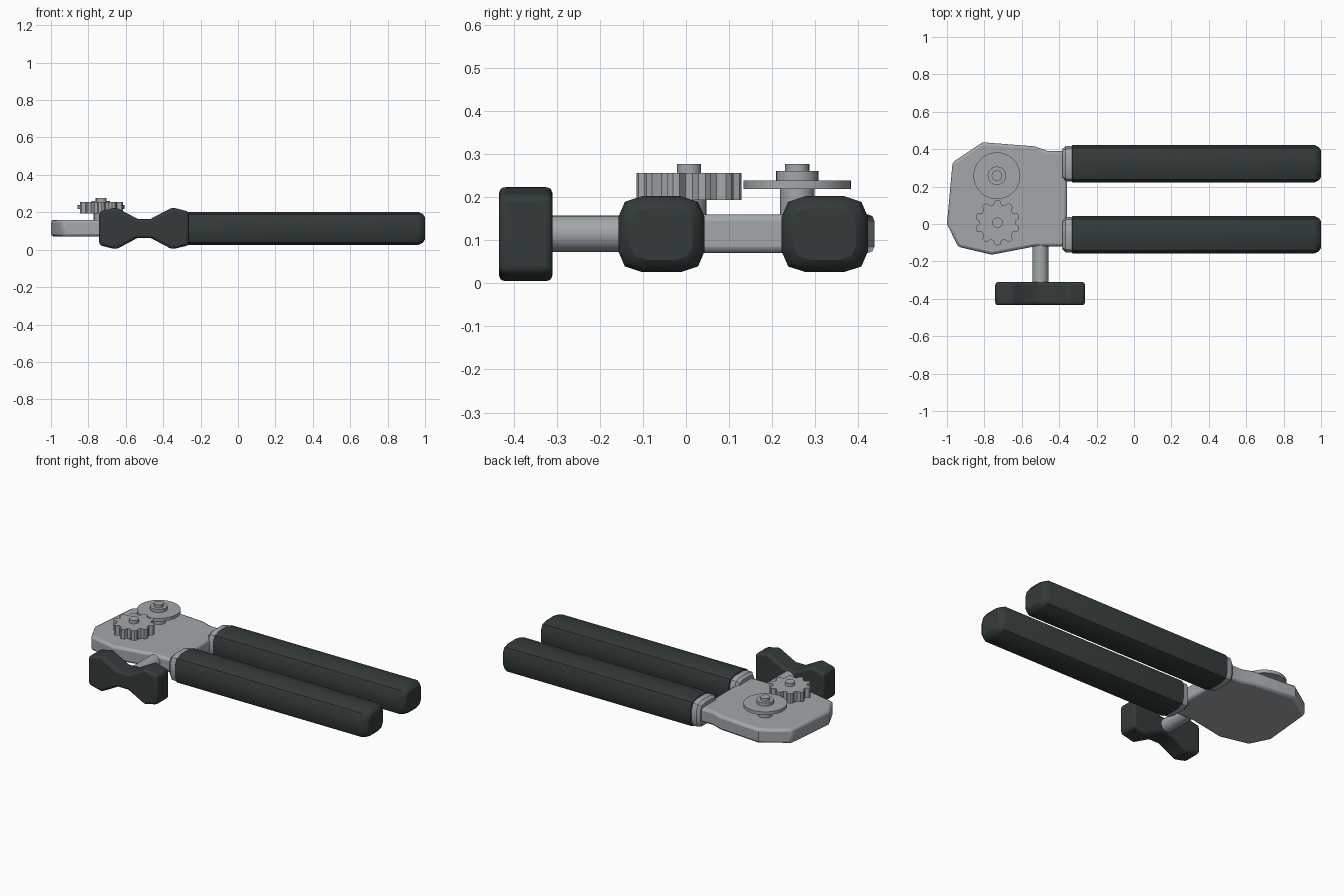
import bpy, bmesh, math
from mathutils import Vector

if "Cube" in bpy.data.objects:
    bpy.data.objects.remove(bpy.data.objects["Cube"])


def material(name, rgb):
    m = bpy.data.materials.new(name)
    m.diffuse_color = (*rgb, 1)
    m.use_nodes = True
    m.node_tree.nodes["Principled BSDF"].inputs["Base Color"].default_value = m.diffuse_color
    return m


STEEL = material("brushed steel", (0.36, 0.39, 0.41))
GRIP = material("dark grip plastic", (0.033, 0.044, 0.043))


def loft(name, rings, mat, bevel=0.0, segments=2):
    """Skin a list of equal-length point rings and cap both ends."""
    bm = bmesh.new()
    loops = [[bm.verts.new(p) for p in ring] for ring in rings]
    n = len(loops[0])
    for a, b in zip(loops, loops[1:]):
        for i in range(n):
            j = (i + 1) % n
            bm.faces.new((a[i], a[j], b[j], b[i]))
    bm.faces.new(loops[0][::-1])
    bm.faces.new(loops[-1])
    bmesh.ops.recalc_face_normals(bm, faces=bm.faces)
    mesh = bpy.data.meshes.new(name)
    bm.to_mesh(mesh)
    bm.free()
    mesh.materials.append(mat)
    ob = bpy.data.objects.new(name, mesh)
    bpy.context.collection.objects.link(ob)
    if bevel:
        mod = ob.modifiers.new("soft edges", 'BEVEL')
        mod.width, mod.segments = bevel, segments
        mod.limit_method, mod.angle_limit = 'ANGLE', math.radians(40)
    bpy.ops.object.select_all(action='DESELECT')
    ob.select_set(True)
    bpy.context.view_layer.objects.active = ob
    bpy.ops.object.shade_smooth_by_angle(angle=math.radians(32))
    return ob


def prism_z(name, outline, z0, z1, mat, bevel=0.0):
    return loft(name, [[(x, y, z) for x, y in outline] for z in (z0, z1)], mat, bevel)


def circle(cx, cy, r, n=32):
    return [(cx + r * math.cos(math.tau * i / n), cy + r * math.sin(math.tau * i / n)) for i in range(n)]


# Head plate
plate = [(-1, 0), (-0.97, 0.33), (-0.81, 0.437), (-0.53, 0.415), (-0.46, 0.39), (-0.34, 0.39),
         (-0.34, -0.12), (-0.53, -0.12), (-0.76, -0.164), (-0.94, -0.122)]
plate = [(max(x, -1) if x < -0.35 else -0.358, y) for x, y in plate]
prism_z("head_plate", plate, 0.07, 0.16, STEEL, 0.015)

# Handles and their steel collars share one chamfered cross-section
quarter = [(0.1, 0.04), (0.085, 0.075), (0.045, 0.088)]
section = (quarter + [(-y, z) for y, z in quarter[::-1]]
           + [(-y, -z) for y, z in quarter] + [(y, -z) for y, z in quarter[::-1]])


def bar(name, cy, stations, mat):
    # each station: x position and inset of the cross-section
    rings = [[(x, cy + y * (1 - d / 0.1), 0.114 + z * (1 - d / 0.088)) for y, z in section]
             for x, d in stations]
    return loft(name, rings, mat)


for side, cy in (("front", -0.057), ("back", 0.322)):
    bar(side + "_handle", cy, [(-0.335, 0.008), (-0.328, 0), (0.965, 0), (0.988, 0.011), (1.0, 0.028)], GRIP)
    bar(side + "_collar", cy, [(-0.382, 0.02), (-0.365, 0.006), (-0.32, 0.004)], STEEL)

# Winged turning knob
wing = [(0.24, 0.09), (0.15, 0.112), (0.035, 0.051)]
bow = (wing + [(-x, z) for x, z in wing[::-1]]
       + [(-x, -z) for x, z in wing] + [(x, -z) for x, z in wing[::-1]])
loft("turning_knob", [[(-0.502 + x, y, 0.114 + z) for x, z in bow] for y in (-0.434, -0.31)],
     GRIP, 0.016, 3)

# Knob shaft
loft("knob_shaft", [[(x, y, z) for x, z in circle(-0.5, 0.115, 0.042, 24)] for y in (-0.33, -0.1)], STEEL)

# Toothed feed gear on its spindle
GX, GY, TEETH = -0.73, 0.007, 10
teeth = []
for i in range(TEETH):
    for frac, r in ((-0.36, 0.098), (-0.2, 0.118), (0, 0.122), (0.2, 0.118), (0.36, 0.098)):
        a = math.tau * (i + 0.5 + frac) / TEETH
        teeth.append((GX + r * math.cos(a), GY + r * math.sin(a)))
prism_z("feed_gear", teeth, 0.193, 0.256, STEEL)
prism_z("gear_spindle", circle(GX, GY, 0.04), 0.15, 0.2, STEEL)
prism_z("gear_pin", circle(GX, GY, 0.028), 0.25, 0.277, STEEL)

# Cutting wheel with stacked hub
WX, WY = -0.733, 0.258
prism_z("cutting_wheel", circle(WX, WY, 0.125, 48), 0.219, 0.239, STEEL)
prism_z("wheel_spindle", circle(WX, WY, 0.04), 0.15, 0.225, STEEL)
prism_z("wheel_hub", circle(WX, WY, 0.049), 0.235, 0.26, STEEL)
prism_z("wheel_pin", circle(WX, WY, 0.028), 0.255, 0.277, STEEL)
